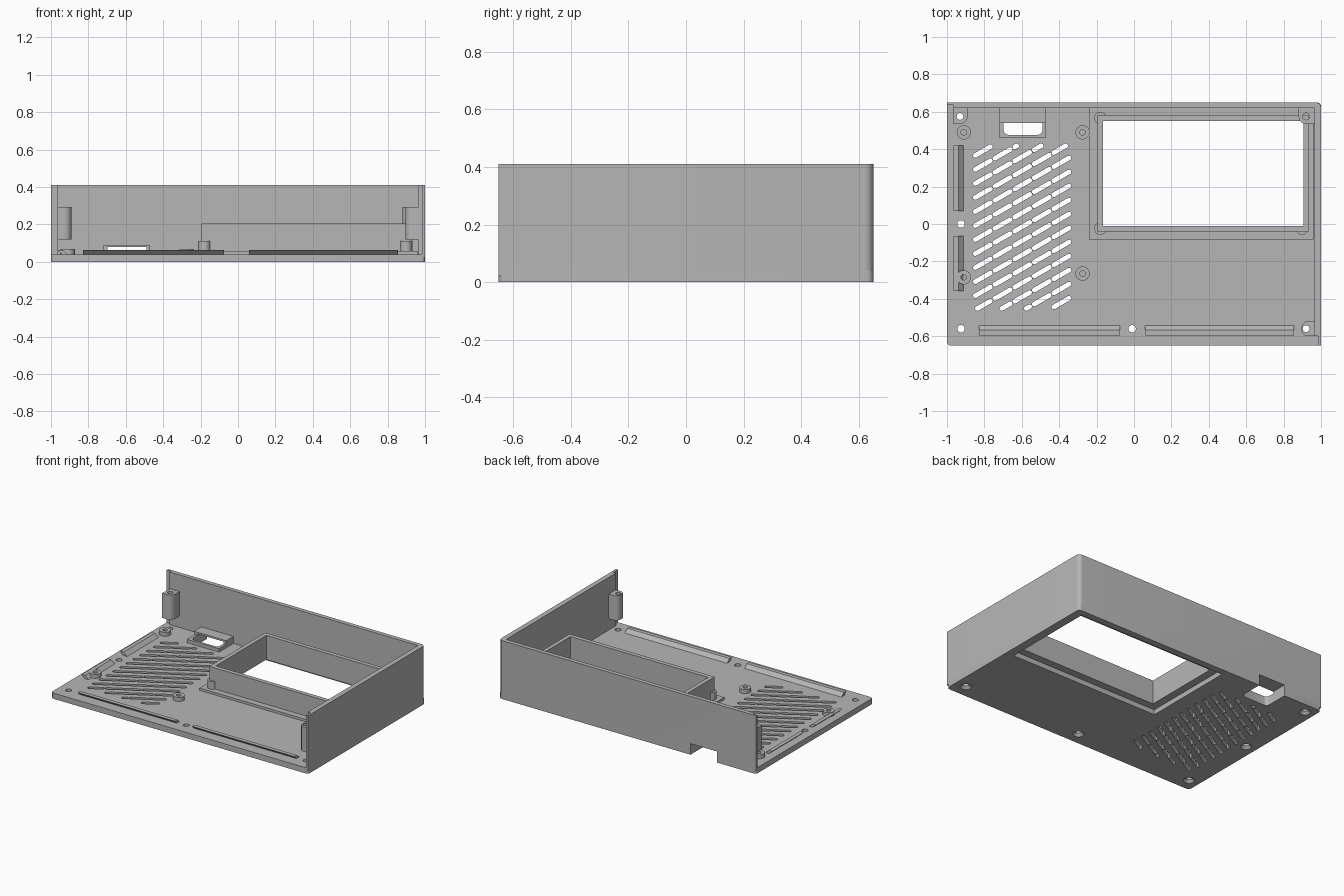
import bpy, bmesh, math
from math import radians, cos, sin, pi

cube = bpy.data.objects.get("Cube")
if cube:
    bpy.data.objects.remove(cube)

grey = bpy.data.materials.new("plain_grey")
grey.use_nodes = True
GREY = (0.47, 0.47, 0.47, 1)
grey.diffuse_color = GREY
grey.node_tree.nodes["Principled BSDF"].inputs["Base Color"].default_value = GREY


def add_prism(bm, pts, z0, z1):
    """Extrude an xy outline from z0 to z1."""
    face = bm.faces.new([bm.verts.new((x, y, z0)) for x, y in pts])
    top = bmesh.ops.extrude_face_region(bm, geom=[face])["geom"]
    for v in top:
        if isinstance(v, bmesh.types.BMVert):
            v.co.z = z1


def finish(name, bm):
    bmesh.ops.recalc_face_normals(bm, faces=bm.faces)
    me = bpy.data.meshes.new(name)
    bm.to_mesh(me)
    bm.free()
    ob = bpy.data.objects.new(name, me)
    bpy.context.collection.objects.link(ob)
    me.materials.append(grey)
    return ob


def prisms(name, outlines, z0, z1):
    bm = bmesh.new()
    for pts in outlines:
        add_prism(bm, pts, z0, z1)
    return finish(name, bm)


def rect(x0, x1, y0, y1):
    return [(x0, y0), (x1, y0), (x1, y1), (x0, y1)]


def arc(cx, cy, r, a0, a1, n=6):
    return [(cx + r * cos(radians(a0 + (a1 - a0) * i / n)),
             cy + r * sin(radians(a0 + (a1 - a0) * i / n))) for i in range(n + 1)]


def round_rect(x0, x1, y0, y1, r):
    return (arc(x0 + r, y0 + r, r, 180, 270) + arc(x1 - r, y0 + r, r, 270, 360)
            + arc(x1 - r, y1 - r, r, 0, 90) + arc(x0 + r, y1 - r, r, 90, 180))


def circle(x, y, r, n=24):
    return arc(x, y, r, 0, 360, n)[:-1]


def activate(ob):
    bpy.ops.object.select_all(action='DESELECT')
    ob.select_set(True)
    bpy.context.view_layer.objects.active = ob


def cut(obs, cutter):
    """Subtract a cutter from every object, then discard it."""
    cutter.hide_render = True
    for ob in obs:
        mod = ob.modifiers.new("cut", 'BOOLEAN')
        mod.operation = 'DIFFERENCE'
        mod.solver = 'EXACT'
        mod.object = cutter
        activate(ob)
        bpy.ops.object.modifier_apply(modifier=mod.name)
    bpy.data.objects.remove(cutter)


parts = []


def part(name, outlines, z0, z1):
    ob = prisms(name, outlines, z0, z1)
    parts.append(ob)
    return ob


FLOOR = 0.04

# Floor plate and the two tall walls with thinned free ends
floor = part("floor_plate", [round_rect(-1, 1, -0.65, 0.65, 0.022)], 0, FLOOR)
walls = part("back_and_side_wall", [
    [(-1, 0.65)] + arc(0.97, 0.62, 0.03, 90, 0)
    + [(1, -0.65), (0.985, -0.65), (0.985, -0.6), (0.965, -0.6),
       (0.965, 0.62), (-0.965, 0.62), (-0.965, 0.635), (-1, 0.635)]], 0.022, 0.41)
cut([walls], prisms("corner_cutter", [rect(-1.1, -0.999, 0.6, 0.7)], -0.1, 0.5))

# Screen platform, duct and clamp posts around the window
platform = part("window_platform", [rect(-0.24, 0.96, -0.083, 0.621)], 0.035, 0.057)
duct = part("window_duct", [rect(-0.195, 0.933, -0.04, 0.58)], 0.05, 0.205)
posts = part("window_posts", [circle(x, y, 0.033) for x, y in
             ((-0.18, -0.025), (-0.18, 0.567), (0.898, -0.025))], 0.05, 0.11)
cut([floor], prisms("recess_cutter", [rect(-0.22, 0.94, -0.063, 0.603)], -0.1, 0.0355))
cut([floor, platform, duct, posts],
    prisms("window_cutter", [rect(-0.165, 0.905, -0.01, 0.55)], -0.2, 0.5))

# Connector housing: low lip in front, roof towards the back wall
lip = part("connector_lip", [rect(-0.72, -0.47, 0.46, 0.545)], 0, 0.064)
roof = part("connector_roof", [rect(-0.72, -0.47, 0.54, 0.63)], 0, 0.09)
cut([floor, walls, lip, roof], prisms(
    "connector_cutter", [round_rect(-0.697, -0.49, 0.477, 0.72, 0.025)], -0.1, 0.078))

# Slanted ventilation slots on a regular grid, trimmed to a field
SLOPE, HALF, R = radians(30), 0.047, 0.0125
slots = []
for col in range(5):
    for row in range(-2, 18):
        cx = -0.808 + 0.105 * col
        cy = 0.39 + 0.06 * col - 0.075 * row
        t0 = max(-HALF, (-0.452 - cy) / sin(SLOPE))
        t1 = min(HALF, (0.418 - cy) / sin(SLOPE))
        if t1 - t0 < 0.008:
            continue
        a, b = [(cx + t * cos(SLOPE), cy + t * sin(SLOPE)) for t in (t0, t1)]
        slots.append(arc(*a, R, 120, 300, 5) + arc(*b, R, -60, 120, 5))
cut([floor], prisms("vent_cutter", slots, -0.1, 0.1))

# Countersunk screw holes in the floor
screws = [(-0.925, 0.0), (-0.925, -0.56), (-0.01, -0.56), (0.92, -0.56), (-0.93, 0.573)]
cut([floor], prisms("screw_cutter", [circle(x, y, 0.02) for x, y in screws], -0.1, 0.1))
bm = bmesh.new()
for x, y in screws:
    geo = bmesh.ops.create_cone(bm, cap_ends=True, segments=24,
                                radius1=0.038, radius2=0.016, depth=0.024)
    bmesh.ops.translate(bm, verts=geo["verts"], vec=(x, y, 0.01))
cut([floor], finish("countersink_cutter", bm))

# Board standoffs with pilot holes
standoffs = [(-0.91, 0.49), (-0.275, 0.49), (-0.275, -0.265), (-0.91, -0.285)]
bosses = part("board_standoffs", [circle(x, y, 0.038) for x, y in standoffs], 0.035, 0.068)
cut([bosses], prisms("pilot_cutter", [circle(x, y, 0.015) for x, y in standoffs], 0.042, 0.2))

# Screw columns fixed to the walls above the floor
columns = {
    "back_right_column": (-0.93, 0.575, [(-0.89, 0.63), (-0.965, 0.63), (-0.965, 0.535)]
                          + arc(-0.93, 0.575, 0.04, -90, 0)),
    "back_left_column": (0.92, 0.575, [(0.97, 0.63), (0.88, 0.63)]
                         + arc(0.92, 0.575, 0.04, 180, 270) + [(0.97, 0.535)]),
    "front_left_column": (0.92, -0.56, [(0.97, -0.6), (0.97, -0.52)]
                          + arc(0.93, -0.555, 0.035, 90, 180) + arc(0.93, -0.565, 0.035, 180, 270)),
}
for name, (x, y, outline) in columns.items():
    col = part(name, [outline], 0.12, 0.293)
    cut([col], prisms("bore_cutter", [circle(x, y, 0.018)], 0.0, 0.5))

# Leaning snap ribs along the open edges
LEAN = [(0.0, FLOOR - 0.002), (0.028, FLOOR - 0.002), (0.0, 0.064), (-0.028, 0.064)]


def rib(name, start, end, offset, along_x):
    bm = bmesh.new()
    rings = []
    for s in (start, end):
        rings.append([bm.verts.new((s, offset + d, z) if along_x else (offset + d, s, z))
                      for d, z in LEAN])
        bm.faces.new(rings[-1])
    for i in range(4):
        j = (i + 1) % 4
        bm.faces.new((rings[0][i], rings[0][j], rings[1][j], rings[1][i]))
    parts.append(finish(name, bm))


rib("front_rib_right", -0.83, -0.075, -0.568, True)
rib("front_rib_left", 0.06, 0.855, -0.568, True)
rib("side_rib_back", 0.07, 0.42, -0.938, False)
rib("side_rib_front", -0.357, -0.065, -0.938, False)

# Smooth the curved faces only
for ob in parts:
    activate(ob)
    bpy.ops.object.shade_smooth_by_angle(angle=radians(35))
